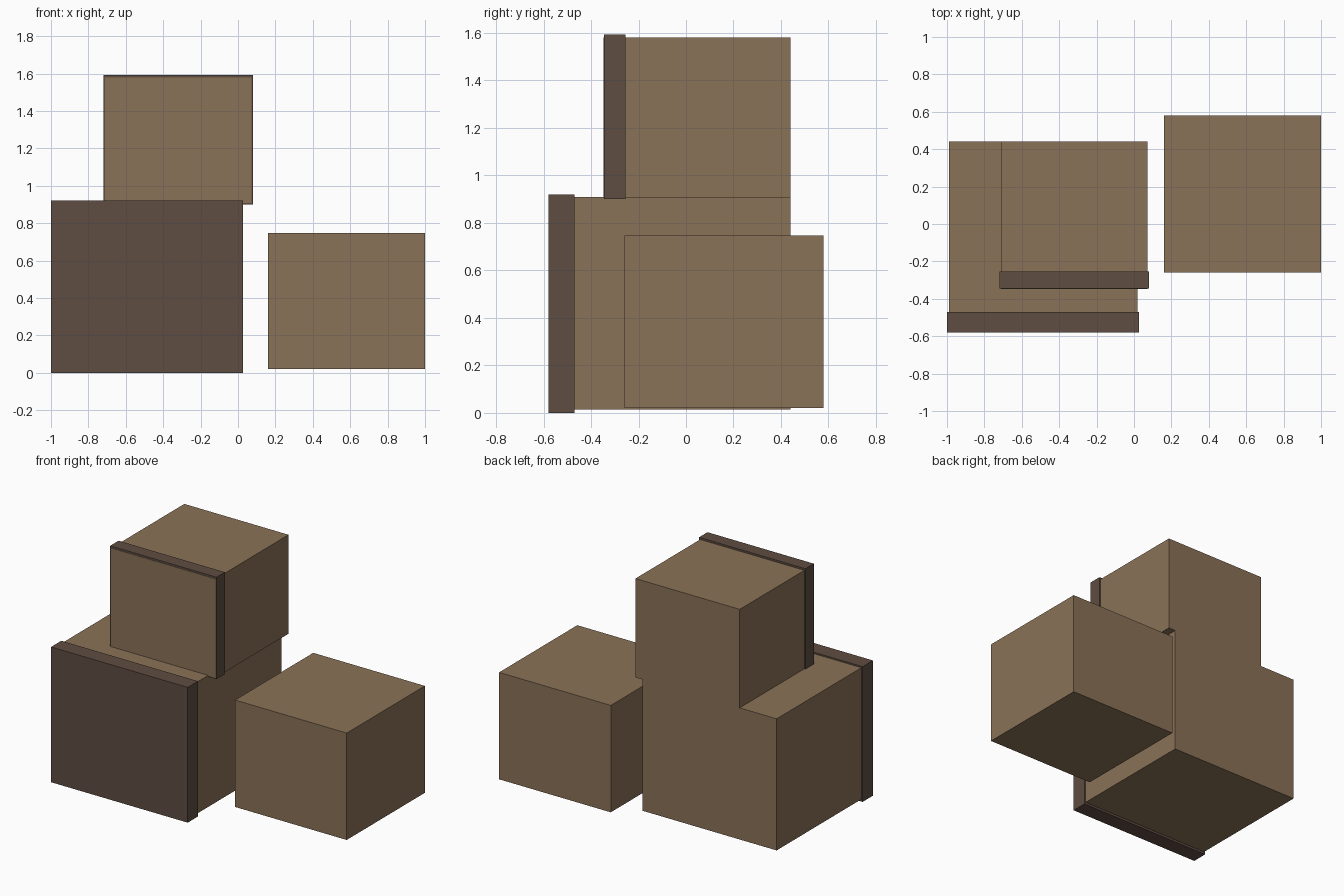
import bpy

if "Cube" in bpy.data.objects:
    bpy.data.objects.remove(bpy.data.objects["Cube"], do_unlink=True)


def make_material(name, rgb):
    mat = bpy.data.materials.new(name)
    mat.use_nodes = True
    colour = (*rgb, 1.0)
    mat.diffuse_color = colour
    mat.node_tree.nodes["Principled BSDF"].inputs["Base Color"].default_value = colour
    return mat


def add_box(name, mat, x, y, z):
    """Box spanning the (low, high) range on each axis."""
    spans = (x, y, z)
    bpy.ops.mesh.primitive_cube_add(size=1, location=[(a + b) / 2 for a, b in spans])
    obj = bpy.context.object
    obj.name = obj.data.name = name
    obj.scale = [b - a for a, b in spans]
    bpy.ops.object.transform_apply(location=False, rotation=False, scale=True)
    obj.data.materials.append(mat)
    return obj


cardboard = make_material("light brown", (0.254, 0.168, 0.096))
trim = make_material("dark brown", (0.114, 0.075, 0.054))

# Large crate on the ground with an overhanging front panel
add_box("large_crate", cardboard, (-0.99, 0.018), (-0.50, 0.44), (0.015, 0.91))
add_box("large_crate_front_panel", trim, (-1.0, 0.028), (-0.58, -0.47), (0.0, 0.92))

# Stacked crate, its face showing through a thin front rim
add_box("upper_crate", cardboard, (-0.712, 0.072), (-0.347, 0.44), (0.907, 1.58))
add_box("upper_crate_front_rim", trim, (-0.72, 0.08), (-0.345, -0.255), (0.90, 1.593))

# Plain crate standing alongside
add_box("side_crate", cardboard, (0.16, 1.0), (-0.26, 0.58), (0.02, 0.747))
